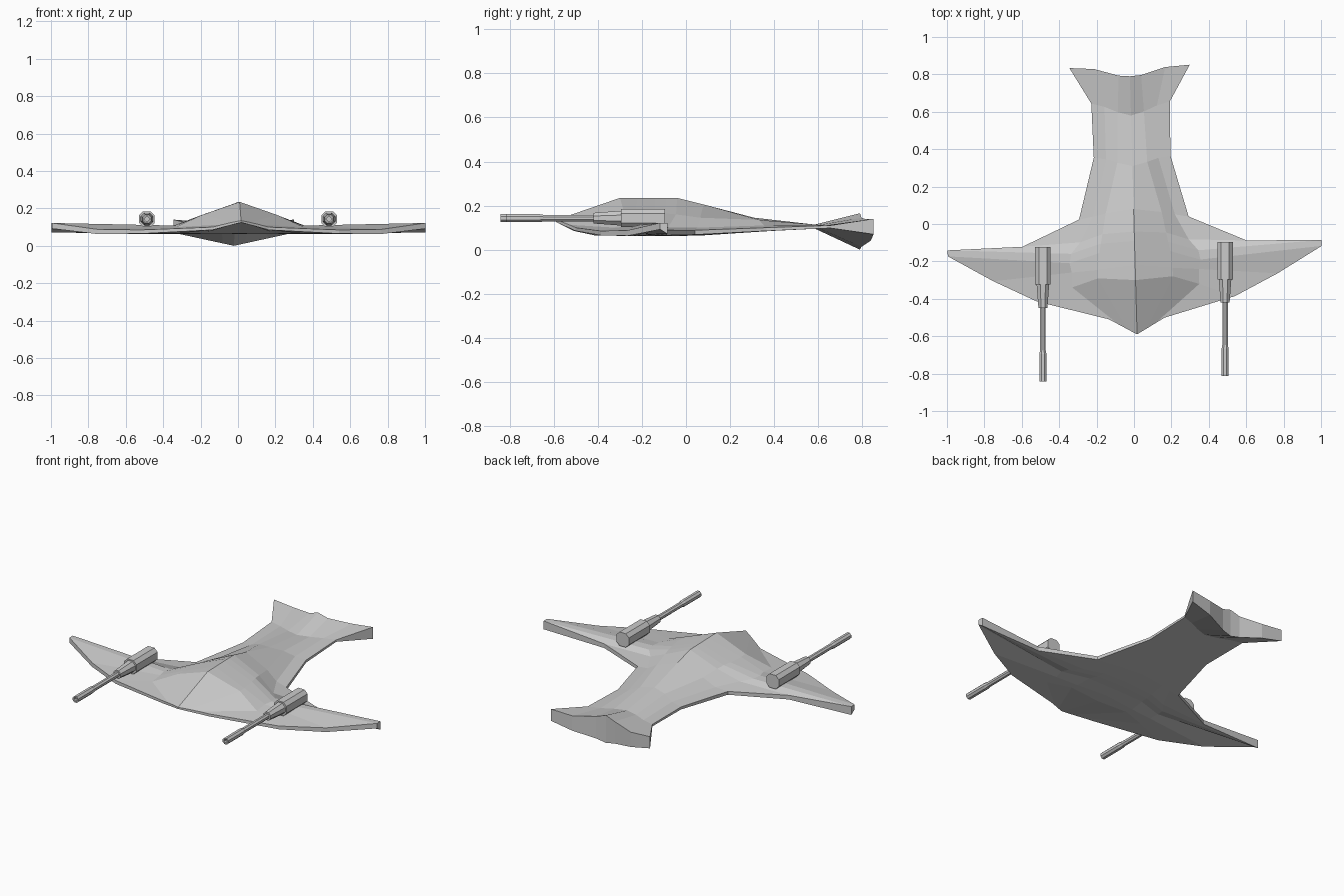
import bpy, bmesh, math
from mathutils import Matrix, Vector

if "Cube" in bpy.data.objects:
    bpy.data.objects.remove(bpy.data.objects["Cube"])

YAW = 0.028  # the hull sits very slightly turned

# Hull rows, nose to tail. Each: four (x, y, top z) points from the centre line
# out to the rim, then the underside height at the centre and the rim thickness.
ROWS = [
    ([(0, -.59, .135), (.05, -.562, .125), (.10, -.533, .113), (.15, -.505, .10)], .125, .015),
    ([(0, -.30, .235), (.20, -.285, .165), (.34, -.33, .10), (.53, -.40, .085)], .065, .02),
    ([(0, -.22, .235), (.20, -.24, .165), (.34, -.25, .108), (.76, -.285, .088)], .062, .025),
    ([(0, -.14, .235), (.19, -.15, .165), (.35, -.20, .108), (1, -.145, .122)], .062, .03),
    ([(0, -.09, .235), (.18, -.10, .165), (.34, -.15, .105), (1, -.113, .122)], .062, .05),
    ([(0, -.04, .235), (.17, -.05, .16), (.29, -.09, .10), (.60, -.105, .09)], .062, .025),
    ([(0, .08, .205), (.15, .06, .145), (.22, .045, .10), (.293, .032, .088)], .065, .02),
    ([(0, .31, .145), (.08, .33, .135), (.14, .35, .11), (.205, .36, .10)], .08, .015),
    ([(0, .58, .113), (.07, .60, .112), (.14, .63, .11), (.21, .65, .11)], .098, .012),
    ([(0, .79, .165), (.06, .795, .145), (.19, .834, .13), (.322, .843, .14)], .0, .07),
]


def finish(bm, name):
    bmesh.ops.recalc_face_normals(bm, faces=bm.faces)
    me = bpy.data.meshes.new(name)
    bm.to_mesh(me)
    bm.free()
    ob = bpy.data.objects.new(name, me)
    bpy.context.collection.objects.link(ob)
    return ob


def build_hull():
    bm = bmesh.new()
    top, low = [], []
    for pts, zb, thick in ROWS:
        xe, _, ze = pts[-1]
        top.append([bm.verts.new(p) for p in pts])
        low.append([bm.verts.new((x, y, zb + (ze - thick - zb) * x / xe)) for x, y, _ in pts])
    n, m = len(ROWS), 4
    # upper and lower skins
    for i in range(n - 1):
        for j in range(m - 1):
            for g in (top, low):
                bm.faces.new((g[i][j], g[i][j + 1], g[i + 1][j + 1], g[i + 1][j]))
    # rim: nose edge, wing and body side, tail end
    rim = [(0, j) for j in range(m)] + [(i, m - 1) for i in range(1, n)]
    rim += [(n - 1, j) for j in range(m - 2, -1, -1)]
    for (a, b), (c, d) in zip(rim, rim[1:]):
        bm.faces.new((top[a][b], top[c][d], low[c][d], low[a][b]))
    # mirrored other half
    geom = bm.verts[:] + bm.edges[:] + bm.faces[:]
    dup = bmesh.ops.duplicate(bm, geom=geom)["geom"]
    for v in dup:
        if isinstance(v, bmesh.types.BMVert):
            v.co.x = -v.co.x
    bmesh.ops.remove_doubles(bm, verts=bm.verts, dist=1e-4)
    ob = finish(bm, "winged_hull")
    ob.rotation_euler.z = YAW


def turned(name, x, z, rings, sides=8):
    """Lathe a list of (y, radius) rings along y, with both ends closed."""
    bm = bmesh.new()
    loops = []
    for y, r in rings:
        loops.append([bm.verts.new((x + r * math.cos(a), y, z + r * math.sin(a)))
                      for a in [(k + .5) * math.tau / sides for k in range(sides)]])
    for a, b in zip(loops, loops[1:]):
        for k in range(sides):
            bm.faces.new((a[k], a[(k + 1) % sides], b[(k + 1) % sides], b[k]))
    bm.faces.new(loops[0])
    bm.faces.new(loops[-1])
    return finish(bm, name)


def build_cannon(side, label):
    x, z, dy = side * .487, .143, side * .014
    # chamfered housing
    bm = bmesh.new()
    bmesh.ops.create_cube(bm, size=1, matrix=Matrix.Translation((x, -.21 + dy, z))
                          @ Matrix.Diagonal((.082, .2, .082, 1)))
    long_edges = [e for e in bm.edges if abs(e.verts[0].co.y - e.verts[1].co.y) > .1]
    bmesh.ops.bevel(bm, geom=long_edges, offset=.02, segments=1, affect='EDGES')
    finish(bm, label + "_cannon_housing")
    # tapered collar
    turned(label + "_cannon_collar", x, z, [(-.30 + dy, .037), (-.435 + dy, .026)])
    # barrel with thicker hollow muzzle
    turned(label + "_cannon_barrel", x, z,
           [(-.42 + dy, .016), (-.66 + dy, .016), (-.68 + dy, .02),
            (-.828 + dy, .02), (-.828 + dy, .012), (-.78 + dy, .012)])


build_hull()
build_cannon(1, "right")
build_cannon(-1, "left")
